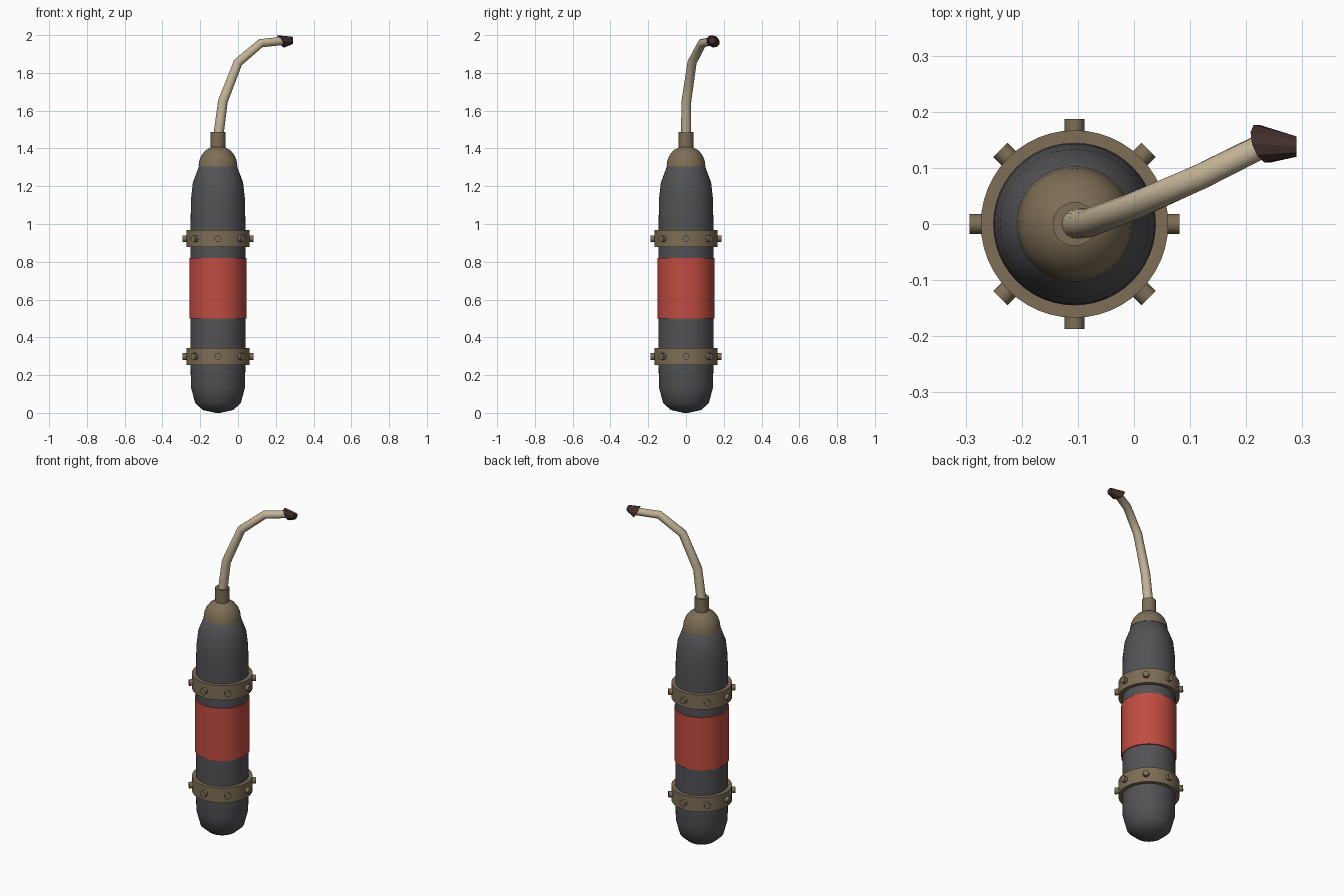
import bpy, bmesh
from math import sin, cos, pi
from mathutils import Vector, Matrix

if "Cube" in bpy.data.objects:
    bpy.data.objects.remove(bpy.data.objects["Cube"])

AXIS = Vector((-0.106, 0, 0))


def material(name, rgb):
    m = bpy.data.materials.new(name)
    m.use_nodes = True
    m.diffuse_color = (*rgb, 1)
    m.node_tree.nodes["Principled BSDF"].inputs["Base Color"].default_value = (*rgb, 1)
    return m


GREY = material("dark grey metal", (0.085, 0.085, 0.092))
RED = material("red label", (0.53, 0.073, 0.052))
BRASS = material("aged brass", (0.205, 0.156, 0.092))
TAN = material("pale tan hose", (0.55, 0.46, 0.31))
BROWN = material("dark brown nozzle", (0.056, 0.029, 0.025))


def finish(name, bm, mat, angle=50):
    bmesh.ops.recalc_face_normals(bm, faces=bm.faces)
    mesh = bpy.data.meshes.new(name)
    bm.to_mesh(mesh)
    bm.free()
    mesh.materials.append(mat)
    ob = bpy.data.objects.new(name, mesh)
    bpy.context.collection.objects.link(ob)
    bpy.ops.object.select_all(action='DESELECT')
    ob.select_set(True)
    bpy.context.view_layer.objects.active = ob
    bpy.ops.object.shade_smooth_by_angle(angle=angle * pi / 180)
    return ob


def loft(name, rings, mat, sides, angle=50):
    """Skin circles given as (centre, radius, normal) and cap both ends."""
    bm = bmesh.new()
    loops = []
    for centre, radius, normal in rings:
        n = Vector(normal).normalized()
        u = Vector((0, 1, 0)).cross(n).normalized()
        v = n.cross(u)
        loops.append([bm.verts.new(Vector(centre) + radius * (u * cos(a) + v * sin(a)))
                      for a in (2 * pi * i / sides for i in range(sides))])
    for a, b in zip(loops, loops[1:]):
        for i in range(sides):
            j = (i + 1) % sides
            bm.faces.new((a[i], a[j], b[j], b[i]))
    bm.faces.new(loops[0])
    bm.faces.new(loops[-1])
    return finish(name, bm, mat, angle)


def lathe(name, profile, mat, sides=48):
    """Turn (radius, height) pairs about the tank axis."""
    return loft(name, [(AXIS + Vector((0, 0, z)), r, (0, 0, 1)) for r, z in profile],
                mat, sides)


# Tank with rounded foot and tapering shoulder
lathe("tank_body", [(0.012, 0.0), (0.08, 0.015), (0.121, 0.052), (0.143, 0.135),
                    (0.145, 0.25), (0.145, 1.0), (0.143, 1.13), (0.133, 1.22),
                    (0.099, 1.31), (0.06, 1.34)], GREY)

# Label sleeve
lathe("label_sleeve", [(0.151, 0.5), (0.151, 0.82)], RED)

# Domed cap and neck collar
lathe("domed_cap", [(0.103, 1.305), (0.099, 1.335), (0.088, 1.363),
                    (0.068, 1.388), (0.038, 1.407), (0.01, 1.411)], BRASS)
lathe("neck_collar", [(0.039, 1.39), (0.039, 1.487)], BRASS, 24)

# Clamp bands, each with eight studs
for label, z in (("lower", 0.298), ("upper", 0.922)):
    lathe(label + "_band", [(0.167, z - 0.045), (0.167, z + 0.045)], BRASS)
    bm = bmesh.new()
    for k in range(8):
        d = Vector((cos(k * pi / 4), sin(k * pi / 4), 0))
        turn = d.to_track_quat('Z', 'Y').to_matrix().to_4x4()
        place = Matrix.Translation(AXIS + d * 0.167 + Vector((0, 0, z)))
        bmesh.ops.create_cone(bm, cap_ends=True, segments=12, radius1=0.018,
                              radius2=0.018, depth=0.04, matrix=place @ turn)
    finish(label + "_band_studs", bm, BRASS)

# Bent hose, thinning towards the nozzle
path = [Vector(p) for p in ((-0.106, 0, 1.45), (-0.08, 0.002, 1.65), (0.0, 0.032, 1.855),
                            (0.12, 0.085, 1.957), (0.24, 0.145, 1.97))]
rings = []
for i, p in enumerate(path):
    before = (p - path[max(i - 1, 0)]).normalized()
    after = (path[min(i + 1, len(path) - 1)] - p).normalized()
    rings.append((p, 0.027 - 0.0013 * i, before + after))
loft("hose", rings, TAN, 16, 40)

# Nozzle
loft("nozzle", [((0.228, 0.143, 1.967), 0.037, (0.82, 0.3, 0.45)),
                ((0.29, 0.138, 1.972), 0.019, (1, 0, 0))], BROWN, 10, 30)
